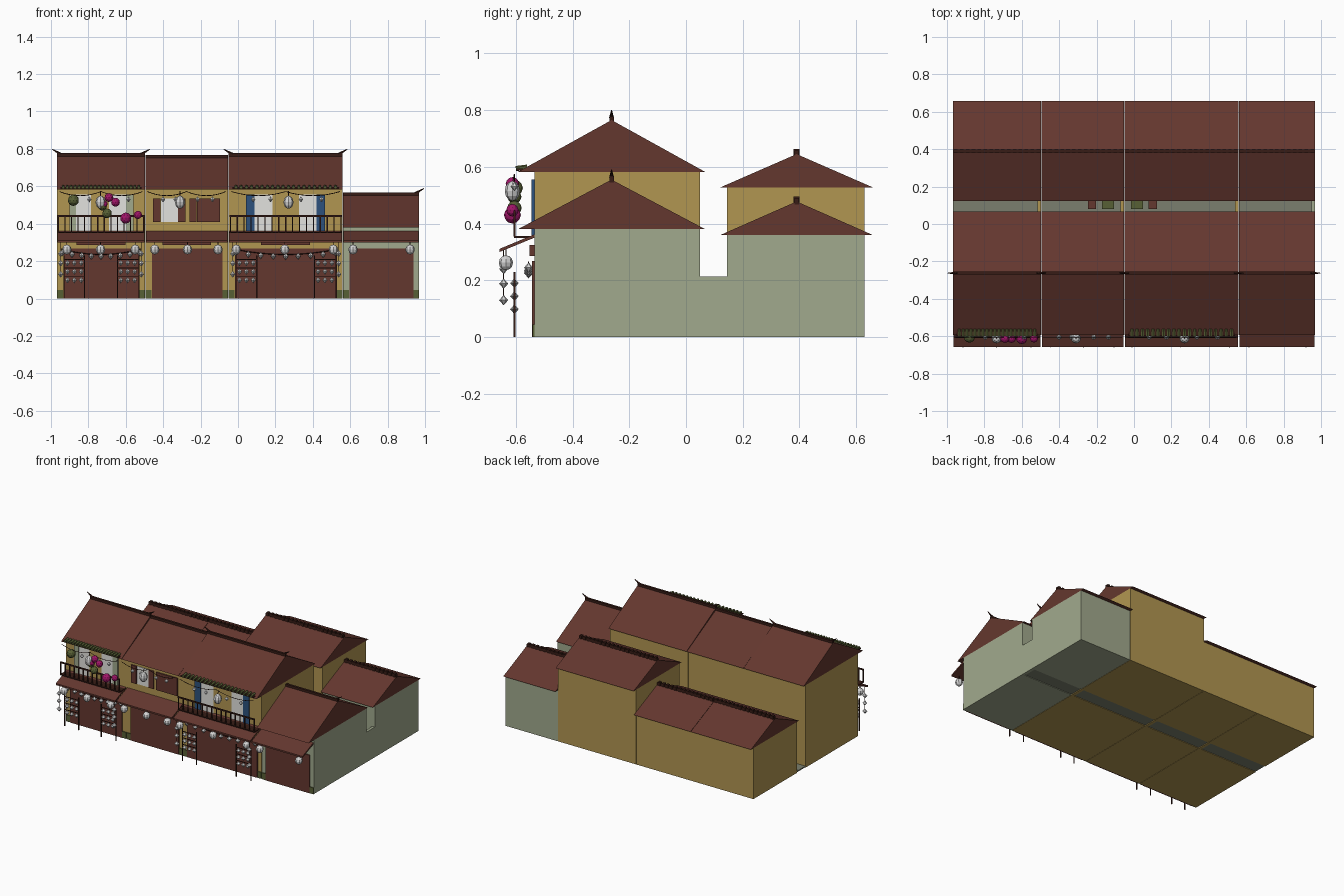
import bpy, bmesh, math
from mathutils import Matrix, Vector

if "Cube" in bpy.data.objects:
    bpy.data.objects.remove(bpy.data.objects["Cube"])


def mat(name, r, g, b):
    m = bpy.data.materials.new(name)
    m.diffuse_color = (*[(c / 255) ** 2.2 for c in (r, g, b)], 1)
    m.use_nodes = True
    m.node_tree.nodes["Principled BSDF"].inputs["Base Color"].default_value = m.diffuse_color
    return m


M = {
    "maroon": mat("maroon tile", 100, 58, 50),
    "yellow": mat("ochre plaster", 176, 149, 82),
    "sage": mat("sage plaster", 160, 168, 140),
    "dark": mat("dark brown", 58, 34, 28),
    "white": mat("off white", 226, 226, 222),
    "lantern": mat("lantern grey", 212, 212, 212),
    "blue": mat("shutter blue", 48, 82, 124),
    "magenta": mat("magenta blossom", 160, 28, 105),
    "leaf": mat("leaf green", 88, 96, 56),
    "stone": mat("courtyard stone", 122, 126, 110),
}
parts = {}


def part(name, color):
    """One growing bmesh per named part."""
    return parts.setdefault((name, color), bmesh.new())


def box(name, color, x0, x1, y0, y1, z0, z1):
    m = Matrix.LocRotScale(((x0 + x1) / 2, (y0 + y1) / 2, (z0 + z1) / 2), None,
                           (x1 - x0, y1 - y0, z1 - z0))
    bmesh.ops.create_cube(part(name, color), size=1, matrix=m)


def prism(name, color, x0, x1, profile):
    """Extrude a (y, z) profile along x."""
    bm = part(name, color)
    a = [bm.verts.new((x0, y, z)) for y, z in profile]
    b = [bm.verts.new((x1, y, z)) for y, z in profile]
    n = len(a)
    faces = [bm.faces.new(a), bm.faces.new(b[::-1])]
    faces += [bm.faces.new((a[i], b[i], b[(i + 1) % n], a[(i + 1) % n])) for i in range(n)]
    bmesh.ops.recalc_face_normals(bm, faces=faces)


def rod(name, color, p, q, r, r2=None, sides=5):
    p, q = Vector(p), Vector(q)
    d = q - p
    m = Matrix.Translation((p + q) / 2) @ d.to_track_quat('Z', 'Y').to_matrix().to_4x4()
    bmesh.ops.create_cone(part(name, color), cap_ends=True, segments=sides, radius1=r,
                          radius2=r if r2 is None else r2, depth=d.length, matrix=m)


def lantern(name, x, y, z, r, rings=2, stretch=1.15):
    m = Matrix.LocRotScale((x, y, z), None, (1, 1, stretch))
    bmesh.ops.create_uvsphere(part(name, "lantern"), u_segments=8 if rings > 2 else 6,
                              v_segments=rings, radius=r, matrix=m)


def bush(name, color, x, y, z, r):
    bmesh.ops.create_icosphere(part(name, color), subdivisions=2, radius=r,
                               matrix=Matrix.Translation((x, y, z)))


def string(name, x0, x1, y, z, sag, n=8):
    pt = lambda t: (x0 + (x1 - x0) * t, y, z - sag * 4 * t * (1 - t))
    for i in range(n):
        rod(name, "dark", pt(i / n), pt((i + 1) / n), 0.002, sides=4)


def roof(name, x0, x1, y0, y1, ze, zr, tiled):
    ym = (y0 + y1) / 2
    prism(name, "maroon", x0, x1, [(y0, ze), (y1, ze), (ym, zr)])
    box(name + "_ridge", "dark", x0, x1, ym - 0.008, ym + 0.008, zr - 0.01, zr + 0.012)
    if tiled:                       # row of small ridge tiles
        n = int((x1 - x0) / 0.03)
        w = (x1 - x0) / n
        for i in range(n):
            box(name + "_ridge", "dark", x0 + (i + .2) * w, x0 + (i + .8) * w,
                ym - 0.011, ym + 0.011, zr - 0.008, zr + 0.018)


# --- houses: x0, x1, wall colour, front eave/ridge, back eave/ridge, horn sides
FRONT, YM = -0.535, -0.2625
houses = [
    ("left_house", -0.968, -0.497, "yellow", .582, .765, .36, .478, (0, 1)),
    ("middle_house", -0.495, -0.053, "yellow", .582, .755, .36, .478, ()),
    ("wide_house", -0.051, 0.559, "yellow", .582, .765, .528, .645, (0, 1)),
    ("low_house", 0.561, 0.968, "sage", .38, .555, .36, .478, (1,)),
]
for name, x0, x1, col, ze, zr, bze, bzr, horns in houses:
    box(name + "_front_walls", col, x0, x1, FRONT, 0.05, 0, ze)
    box(name + "_back_walls", col, x0, x1, 0.145, 0.63, 0, bze)
    box(name + "_yard_wall", col, x1 - 0.02, x1, 0.05, 0.145, 0, 0.213)
    box("courtyard_floor", "stone", x0, x1 - 0.02, 0.05, 0.145, 0.004, 0.012)
    roof(name + "_front_roof", x0, x1, -0.593, 0.068, ze, zr, False)
    roof(name + "_back_roof", x0, x1, 0.122, 0.658, bze, bzr, True)
    # upturned ridge horns
    for h in horns:
        x, s = ((x0, -1), (x1, 1))[h]
        rod("ridge_horns", "dark", (x - s * 0.02, YM, zr + 0.006),
            (x + s * 0.027, YM, zr + 0.034), 0.009, 0.002)
    # sloping canopy over the pavement
    prism(name + "_canopy", "maroon", x0 + 0.004, x1 - 0.004,
          [(-0.657, .300), (FRONT, .350), (FRONT, .362), (-0.657, .311)])
    # door panel, pillars' painted feet
    box(name + "_door_panel", "maroon", x0 + 0.034, x1 - 0.03, -0.543, FRONT, 0, 0.268)
    for a, b in ((x0, x0 + 0.034), (x1 - 0.03, x1)):
        box("pillar_feet", "leaf", a + .001, b - .001, -0.541, FRONT, 0, 0.045)
    if col == "yellow":
        xm = (x0 + x1) / 2
        box("door_boards", "maroon", xm - 0.13, xm + 0.13, -0.552, FRONT, 0.285, 0.325)

# --- balconies on the left and wide houses
for x0, x1 in ((-0.965, -0.5), (-0.045, 0.555)):
    box("balcony_floor", "dark", x0, x1, -0.607, FRONT, 0.35, 0.357)
    box("balcony_rail", "dark", x0, x1, -0.609, -0.601, 0.437, 0.446)
    n = round((x1 - x0) / 0.037)
    for i in range(n + 1):
        x = x0 + 0.004 + (x1 - x0 - 0.008) * i / n
        box("balusters", "dark", x - .003, x + .003, -0.608, -0.602, 0.355, 0.44)
    # green eave tiles
    n = 20
    for i in range(n):
        x = x0 + 0.02 + (x1 - x0 - 0.04) * (i + .5) / n
        rod("eave_tiles", "leaf", (x, -0.6, .594), (x, -0.56, .599), 0.009, sides=6)
    box("eave_tile_strip", "dark", x0 + .015, x1 - .015, -0.598, -0.575, 0.588, 0.594)
    # thin posts carrying lantern racks
    for xa, xb in ((x0 + 0.035, x0 + 0.145), (x1 - 0.145, x1 - 0.03)):
        for x in (xa, xb):
            box("rack_posts", "dark", x - .003, x + .003, -0.608, -0.602, 0, 0.23)
        for row in range(3):
            z = 0.19 - 0.046 * row
            box("rack_bars", "dark", xa, xb, -0.607, -0.603, z + .017, z + .021)
            for i in range(3):
                lantern("rack_lanterns", xa + .018 + .037 * i, -0.605, z, 0.015)
    # hanging lantern chains at the ends
    for x in (x0 + 0.017, x1 - 0.017):
        box("chain_cords", "dark", x - .0015, x + .0015, -0.6445, -0.6415, 0.13, 0.305)
        for z in (0.24, 0.188, 0.13):
            lantern("chain_lanterns", x, -0.643, z, 0.016)
    # low garland under the canopy
    string("lower_garland", x0 + .02, x1 - .02, -0.555, 0.265, 0.03)
    for i in range(9):
        t = (i + .5) / 9
        lantern("lower_garland_lanterns", x0 + (x1 - x0) * t, -0.555,
                0.25 - 0.1 * t * (1 - t), 0.016)

# --- big round lanterns under the canopies
for x in (-.915, -.735, -.55, -.445, -.27, -.107, -.01, .25, .51, .615, .92):
    lantern("canopy_lanterns", x, -0.635, 0.262, 0.025, 6, 1.05)
    rod("canopy_lantern_cords", "dark", (x, -.635, .285), (x, -.635, .31), 0.002)

# --- upper garlands with one large lantern each
for x0, x1, xl in ((-.955, -.51, -.735), (-.485, -.065, -.31), (-.035, .545, .27)):
    xm = (x0 + x1) / 2
    string("upper_garland", x0, xm, -0.605, 0.572, 0.022)
    string("upper_garland", xm, x1, -0.605, 0.572, 0.022)
    lantern("large_upper_lanterns", xl, -0.612, 0.515, 0.027, 6, 1.3)
    rod("upper_lantern_cords", "dark", (xl, -.612, .54), (xl, -.605, .575), 0.002)
    for t in (.2, .36, .64, .83):
        lantern("small_upper_lanterns", x0 + (x1 - x0) * t, -0.605, 0.53, 0.014)

# --- upper doors and windows as thin plates: colour, x0, x1, z0, z1
plates = [
    ("sage", -.90, -.865, .36, .555), ("white", -.865, -.785, .36, .555),
    ("white", -.69, -.60, .36, .555), ("sage", -.60, -.56, .36, .555),
    ("maroon", -.455, -.415, .41, .535), ("white", -.413, -.322, .41, .535),
    ("maroon", -.32, -.28, .41, .535), ("maroon", -.26, -.222, .41, .535),
    ("maroon", -.22, -.135, .41, .535), ("maroon", -.133, -.095, .41, .535),
    ("blue", .042, .087, .36, .555), ("white", .087, .185, .36, .555),
    ("white", .325, .42, .36, .555), ("blue", .42, .465, .36, .555),
]
for col, x0, x1, z0, z1 in plates:
    d = 0.004 if col == "white" else 0.009
    box("upper_openings" if col == "white" else "upper_shutters", col, x0, x1, FRONT - d, FRONT, z0, z1)

# --- balcony plants and blossoms
for x, z, r in ((-.88, .525, .03), (-.725, .495, .025), (-.70, .455, .026)):
    bush("balcony_leaves", "leaf", x, -0.605, z, r)
for x, z, r in ((-.69, .54, .024), (-.655, .515, .024), (-.715, .505, .018),
                (-.60, .43, .03), (-.535, .447, .022)):
    bush("balcony_blossoms", "magenta", x, -0.612, z, r)

# --- planters and stools in the courtyard, mirrored about the party wall
for s in (-1, 1):
    for name, col, a, b, z in (("yard_planters", "leaf", .045, .11, .07),
                               ("yard_stools", "maroon", .14, .185, .05)):
        x0, x1 = sorted((-.062 + s * a, -.062 + s * b))
        box(name, col, x0, x1, 0.08, 0.125, 0.012, z)

# --- turn every part into an object
for (name, col), bm in parts.items():
    me = bpy.data.meshes.new(name)
    bm.to_mesh(me)
    bm.free()
    me.materials.append(M[col])
    bpy.context.collection.objects.link(bpy.data.objects.new(name, me))
